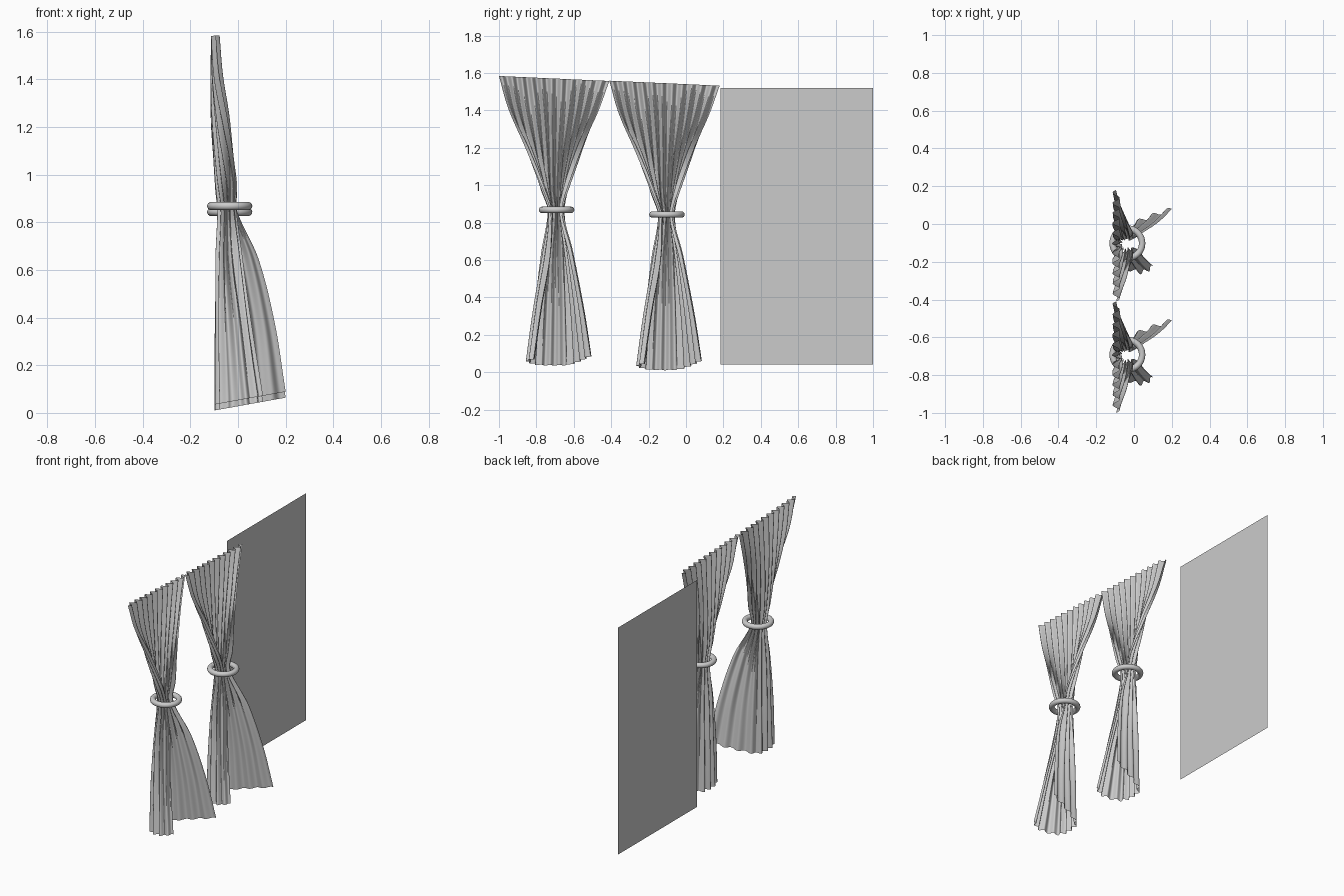
import bpy, math
from mathutils import Vector

if "Cube" in bpy.data.objects:
    bpy.data.objects.remove(bpy.data.objects["Cube"])

# Cross-sections of one curtain: height, fold depth, (x, y) points from one edge to the other
SECTIONS = [
    (0.00, .011, [(.105, -.12), (.03, -.15), (-.065, -.105), (-.088, -.02), (-.065, .07), (.06, .135), (.20, .185)]),
    (0.32, .011, [(.06, -.08), (0, -.11), (-.07, -.085), (-.085, -.015), (-.065, .06), (.04, .105), (.155, .14)]),
    (0.63, .011, [(.02, -.03), (-.03, -.065), (-.072, -.055), (-.082, -.01), (-.062, .045), (0, .065), (.085, .085)]),
    (0.86, .011, [(-.008, -.028), (-.04, -.033), (-.065, -.026), (-.075, 0), (-.065, .026), (-.04, .033), (-.008, .028)]),
    (0.97, .013, [(-.005, -.065), (-.045, -.065), (-.075, -.045), (-.082, -.01), (-.075, .03), (-.045, .05), (-.005, .05)]),
    (1.20, .017, [(-.04, -.165), (-.07, -.13), (-.088, -.07), (-.094, -.01), (-.088, .05), (-.07, .10), (-.04, .135)]),
    (1.40, .018, [(-.08, -.255), (-.09, -.18), (-.095, -.09), (-.096, -.01), (-.095, .075), (-.09, .15), (-.08, .225)]),
    (1.57, .018, [(-.095, -.305), (-.095, -.205), (-.095, -.11), (-.095, -.01), (-.095, .09), (-.095, .185), (-.095, .285)]),
]
COLS, ROWS, FOLDS = 220, 60, 11


def smooth(ts, vals, t):
    """Hermite curve through vals at parameters ts."""
    i = max(k for k in range(len(ts) - 1) if ts[k] <= t or k == 0)

    def slope(k):
        a, b = max(k - 1, 0), min(k + 1, len(ts) - 1)
        return (vals[b] - vals[a]) / (ts[b] - ts[a])
    h = ts[i + 1] - ts[i]
    s = (t - ts[i]) / h
    return (vals[i] * (2*s**3 - 3*s*s + 1) + slope(i) * h * (s**3 - 2*s*s + s)
            + vals[i + 1] * (3*s*s - 2*s**3) + slope(i + 1) * h * (s**3 - s*s))


def make_mesh(name, verts, faces):
    me = bpy.data.meshes.new(name)
    me.from_pydata(verts, [], faces)
    ob = bpy.data.objects.new(name, me)
    bpy.context.collection.objects.link(ob)
    return ob


def curtain(name, y0, z0):
    heights = [s[0] for s in SECTIONS]
    verts = []
    for r in range(ROWS + 1):
        z = 1.57 * r / ROWS
        pts = [smooth(heights, [Vector((*s[2][k], s[1])) for s in SECTIONS], z) for k in range(7)]
        line = [smooth(list(range(7)), pts, 6 * c / COLS) for c in range(COLS + 1)]
        for c, p in enumerate(line):
            d = line[min(c + 1, COLS)] - line[max(c - 1, 0)]
            n = Vector((d.y, -d.x)).normalized()
            t = c / COLS
            # pleats, slightly irregular away from the heading
            f = p.z * (math.sin(2 * math.pi * FOLDS * t)
                       + .3 * math.sin(math.pi * z / 1.57) * math.sin(31 * t + 5 * z))
            x, y = p.x + n.x * f, p.y + n.y * f
            top = max(0, (z - .86) / .71)
            low = max(0, 1 - z / .86)
            dz = -.045 * y * top + (.035 + .18 * (x + .1)) * low
            verts.append((x, y0 + y, z0 + z + dz))
    w = COLS + 1
    faces = [(r*w + c, r*w + c + 1, (r+1)*w + c + 1, (r+1)*w + c)
             for r in range(ROWS) for c in range(COLS)]
    ob = make_mesh(name, verts, faces)
    ob.data.shade_smooth()


# Two tied-back curtains with a ring around each
for i, side in enumerate(("left", "right")):
    y0, z0 = -.695 + .59 * i, -.025 * i
    curtain(side + "_curtain", y0, z0)
    bpy.ops.mesh.primitive_torus_add(location=(-.035, y0 + .003, .868 + z0), major_radius=.078,
                                     minor_radius=.017, major_segments=48, minor_segments=16)
    bpy.context.object.name = side + "_tie_ring"
    bpy.ops.object.shade_smooth()

# Flat panel beside and behind the curtains
make_mesh("window_panel", [(-.21, .185, .04), (-.21, 1, .04), (-.21, 1, 1.52), (-.21, .185, 1.52)],
          [(0, 1, 2, 3)])
